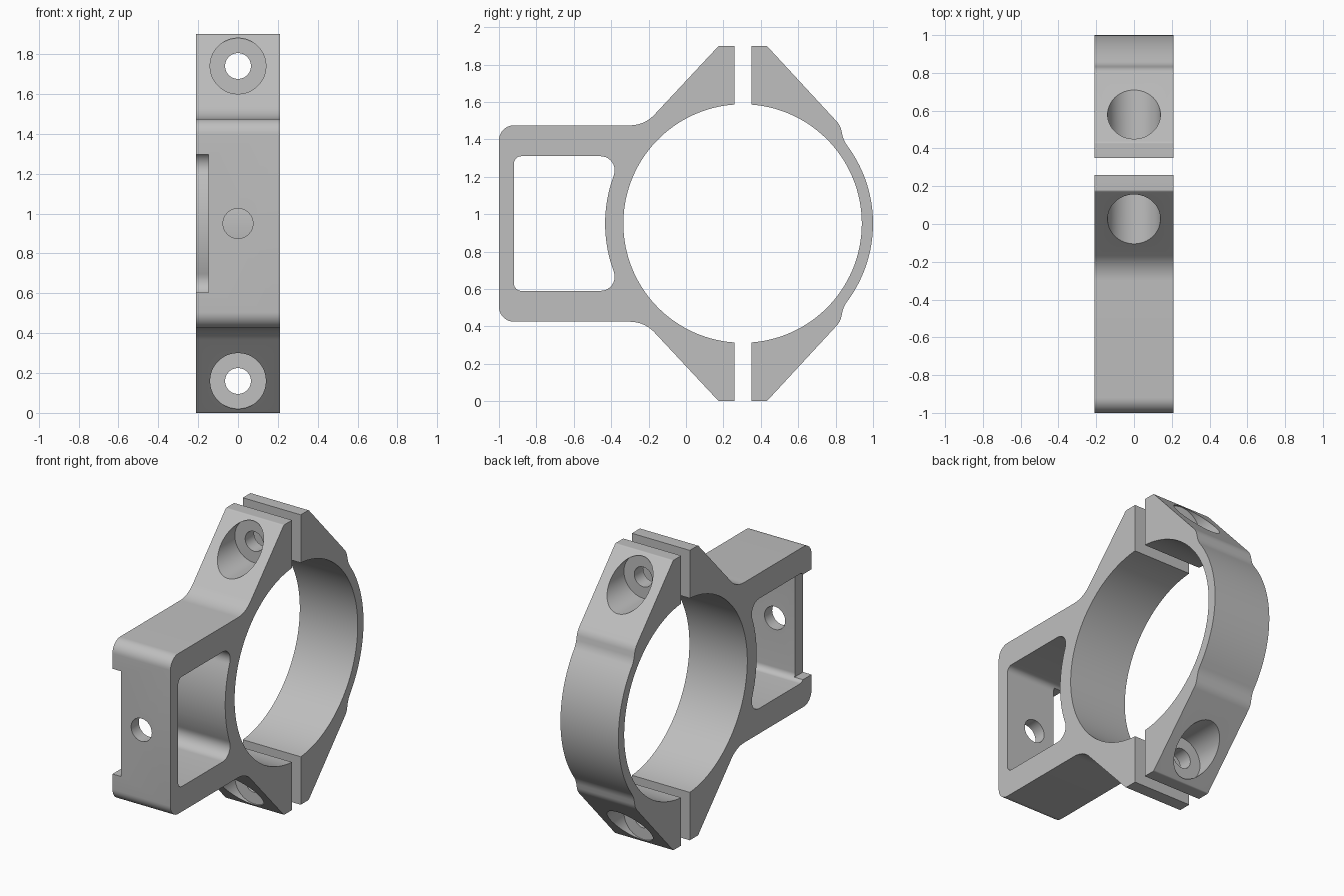
import bpy, bmesh, math
from mathutils import Vector

if "Cube" in bpy.data.objects:
    bpy.data.objects.remove(bpy.data.objects["Cube"])

HALF = 0.21                 # half width along x
CY, CZ = 0.3025, 0.95       # ring centre in the y-z plane
R_IN = 0.6375               # bore radius

metal = bpy.data.materials.new("plain grey")
metal.diffuse_color = (0.52, 0.52, 0.52, 1)
metal.use_nodes = True
metal.node_tree.nodes["Principled BSDF"].inputs["Base Color"].default_value = metal.diffuse_color


def arc(r, a0, a1, n):
    """Points on a circle around the ring centre, angles in degrees."""
    out = []
    for i in range(n + 1):
        a = math.radians(a0 + (a1 - a0) * i / n)
        out.append((CY + r * math.cos(a), CZ + r * math.sin(a)))
    return out


def mirrored(half):
    """Upper outline followed by its mirror image below the ring centre."""
    return half + [(p[0], 2 * CZ - p[1], *p[2:]) for p in reversed(half)]


def rounded(points, segs=10):
    """Replace every corner that has a third value (radius) with a fillet."""
    out, n = [], len(points)
    for i, p in enumerate(points):
        c = Vector(p[:2])
        if len(p) < 3:
            out.append(c)
            continue
        u = (Vector(points[i - 1][:2]) - c).normalized()
        v = (Vector(points[(i + 1) % n][:2]) - c).normalized()
        half = u.angle(v) / 2
        centre = c + (u + v).normalized() * p[2] / math.sin(half)
        t = p[2] / math.tan(half)
        a, b = c + u * t - centre, c + v * t - centre
        turn = a.angle(b)
        for k in range(segs + 1):
            f = k / segs
            out.append(centre + (a * math.sin((1 - f) * turn) + b * math.sin(f * turn)) / math.sin(turn))
    return out


def finish(name, bm):
    bmesh.ops.recalc_face_normals(bm, faces=bm.faces)
    me = bpy.data.meshes.new(name)
    bm.to_mesh(me)
    bm.free()
    me.materials.append(metal)
    ob = bpy.data.objects.new(name, me)
    bpy.context.collection.objects.link(ob)
    return ob


def prism(name, outline, x0=-HALF, x1=HALF):
    """Extrude a y-z outline along x."""
    bm = bmesh.new()
    face = bm.faces.new([bm.verts.new((x0, p[0], p[1])) for p in outline])
    ext = bmesh.ops.extrude_face_region(bm, geom=[face])["geom"]
    bmesh.ops.translate(bm, vec=(x1 - x0, 0, 0),
                        verts=[g for g in ext if isinstance(g, bmesh.types.BMVert)])
    return finish(name, bm)


def bore(radius, y0, y1, z):
    """Cylindrical cutter along y."""
    n = 48
    bm = bmesh.new()
    ring = [bm.verts.new((radius * math.cos(2 * math.pi * i / n), y0,
                          z + radius * math.sin(2 * math.pi * i / n))) for i in range(n)]
    ext = bmesh.ops.extrude_face_region(bm, geom=[bm.faces.new(ring)])["geom"]
    bmesh.ops.translate(bm, vec=(0, y1 - y0, 0),
                        verts=[g for g in ext if isinstance(g, bmesh.types.BMVert)])
    return finish("cutter", bm)


def cut(ob, cutter):
    mod = ob.modifiers.new("cut", 'BOOLEAN')
    mod.operation, mod.solver, mod.object = 'DIFFERENCE', 'EXACT', cutter
    bpy.context.view_layer.objects.active = ob
    bpy.ops.object.modifier_apply(modifier=mod.name)
    bpy.data.objects.remove(cutter)


# Front bracket: half ring, clamp ears and box-shaped mount
a = math.degrees(math.acos((0.26 - CY) / R_IN))
front = prism("front_bracket", rounded(
    arc(R_IN, 360 - a, a, 60)
    + mirrored([(0.26, 1.9), (0.175, 1.9, 0.015), (-0.222, 1.475, 0.18), (-1, 1.475, 0.08)])))

# Window through the mount, its inner side following the ring
window = (arc(0.735, 199.9, 160.1, 20)
          + mirrored([(-0.349, 1.31, 0.076), (-0.92, 1.31, 0.04)]))
cut(front, prism("cutter", rounded(window), -0.5, 0.5))

# Recess on one edge of the mounting plate, and the plate's bolt hole
cut(front, prism("cutter", [(-1.2, 0.605), (-0.87, 0.605), (-0.87, 1.295), (-1.2, 1.295)], -0.5, -0.148))
cut(front, bore(0.075, -1.2, -0.7, CZ))

# Rear clamp: thin half ring with matching ears
b = math.degrees(math.acos((0.35 - CY) / R_IN))
ear = [(0.35, 1.9), (0.432, 1.9, 0.015), (0.825, 1.475, 0.1), (0.842, 1.395, 0.14)]
low = [(p[0], 2 * CZ - p[1], *p[2:]) for p in reversed(ear)]
rear = prism("rear_clamp", rounded(
    arc(R_IN, -b, b, 60) + ear + arc(0.6975, 34, -34, 28) + low))

# Clamp screw holes with counterbores, top and bottom
for z in (1.74, 0.16):
    cut(front, bore(0.14, -0.5, 0.167, z))
    cut(front, bore(0.065, 0.1, 0.3, z))
    cut(rear, bore(0.14, 0.443, 1.2, z))
    cut(rear, bore(0.065, 0.3, 0.5, z))

# Smooth curved faces, keep machined edges sharp
for ob in (front, rear):
    bpy.ops.object.select_all(action='DESELECT')
    ob.select_set(True)
    bpy.context.view_layer.objects.active = ob
    bpy.ops.object.shade_smooth_by_angle(angle=math.radians(30))
